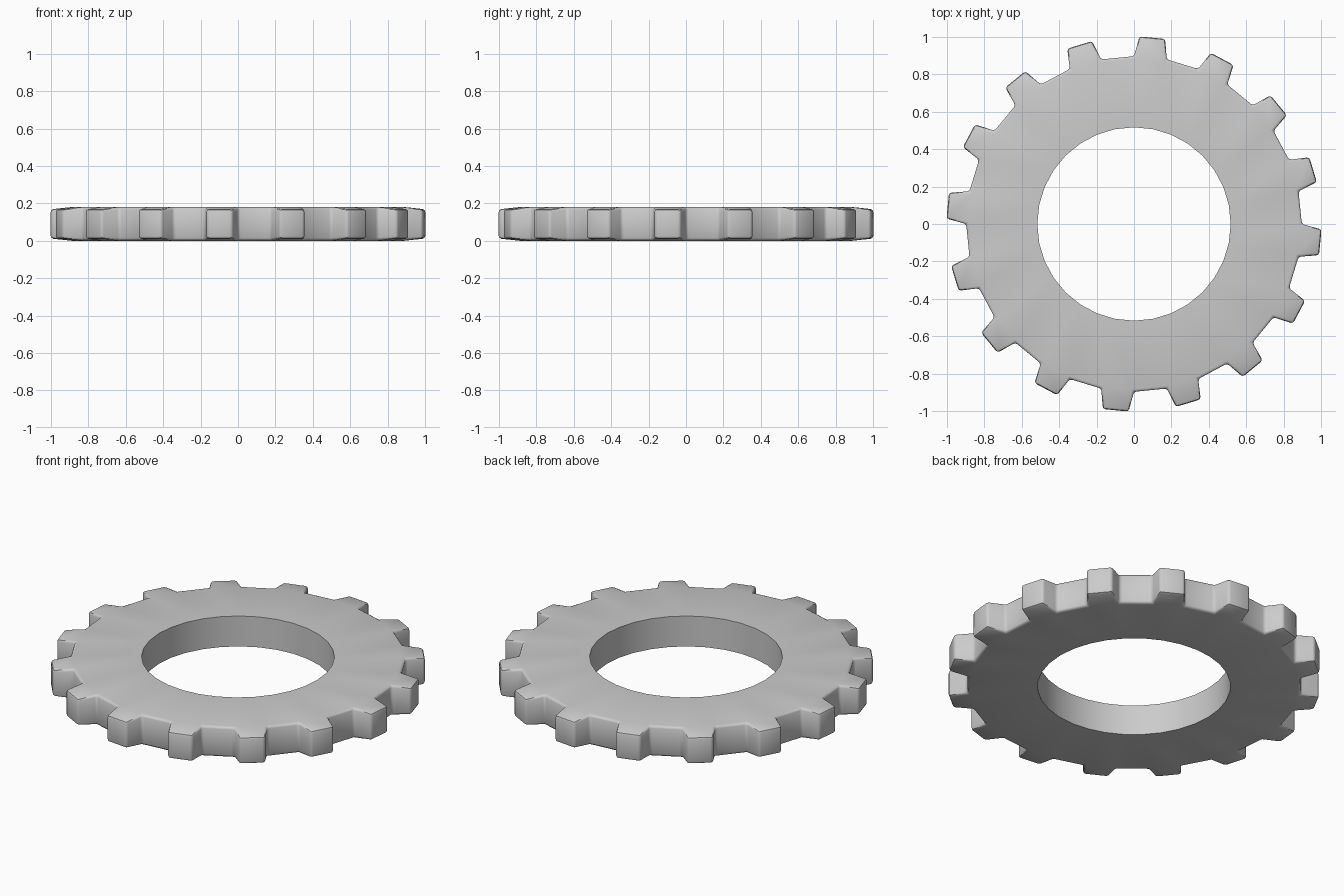
import bpy, bmesh
from math import cos, sin, radians

if "Cube" in bpy.data.objects:
    bpy.data.objects.remove(bpy.data.objects["Cube"])

TEETH = 16
STEP = 360 / TEETH
R_HOLE, R_ROOT, R_TIP = 0.517, 0.897, 1.003
HEIGHT, TAPER = 0.18, 0.012      # teeth thin slightly toward the tip
ROOT_HALF, TIP_HALF = STEP / 4, 3.95

bm = bmesh.new()


def column(r, deg, inset=0.0):
    """Bottom and top vertex at a polar position."""
    x, y = r * cos(radians(deg)), r * sin(radians(deg))
    return (bm.verts.new((x, y, inset)), bm.verts.new((x, y, HEIGHT - inset)))


def caps(cols):
    """Bottom and top faces over counter-clockwise columns."""
    bm.faces.new([c[1] for c in cols])
    bm.faces.new([c[0] for c in reversed(cols)])


def wall(a, b):
    bm.faces.new((a[0], b[0], b[1], a[1]))


# Columns for every tooth: hole, root and tip, each at both sides
teeth = []
for i in range(TEETH):
    mid = i * STEP - STEP / 4
    teeth.append([[column(R_HOLE, mid + s * ROOT_HALF),
                   column(R_ROOT, mid + s * ROOT_HALF),
                   column(R_TIP, mid + s * TIP_HALF, TAPER)] for s in (-1, 1)])

for i, ((h0, r0, t0), (h1, r1, t1)) in enumerate(teeth):
    hn, rn, _ = teeth[(i + 1) % TEETH][0]
    # Ring body under the tooth and across the gap
    caps([h0, r0, r1, h1])
    caps([h1, r1, rn, hn])
    wall(h1, h0)
    wall(hn, h1)
    wall(r1, rn)
    # Tooth
    caps([r0, t0, t1, r1])
    wall(r0, t0)
    wall(t0, t1)
    wall(t1, r1)

bmesh.ops.recalc_face_normals(bm, faces=bm.faces)

# Soften the outer rim and tooth edges, keep the hole crisp
edges = [e for e in bm.edges
         if e.calc_face_angle(0) > radians(25)
         and min(v.co.xy.length for v in e.verts) > R_HOLE + 0.1]
bmesh.ops.bevel(bm, geom=edges, offset=0.014, segments=2, profile=0.5,
                affect='EDGES', clamp_overlap=True)

mesh = bpy.data.meshes.new("gear_ring")
bm.to_mesh(mesh)
bm.free()
gear = bpy.data.objects.new("gear_ring", mesh)
bpy.context.collection.objects.link(gear)
bpy.context.view_layer.objects.active = gear
gear.select_set(True)
bpy.ops.object.shade_smooth_by_angle(angle=radians(40))
